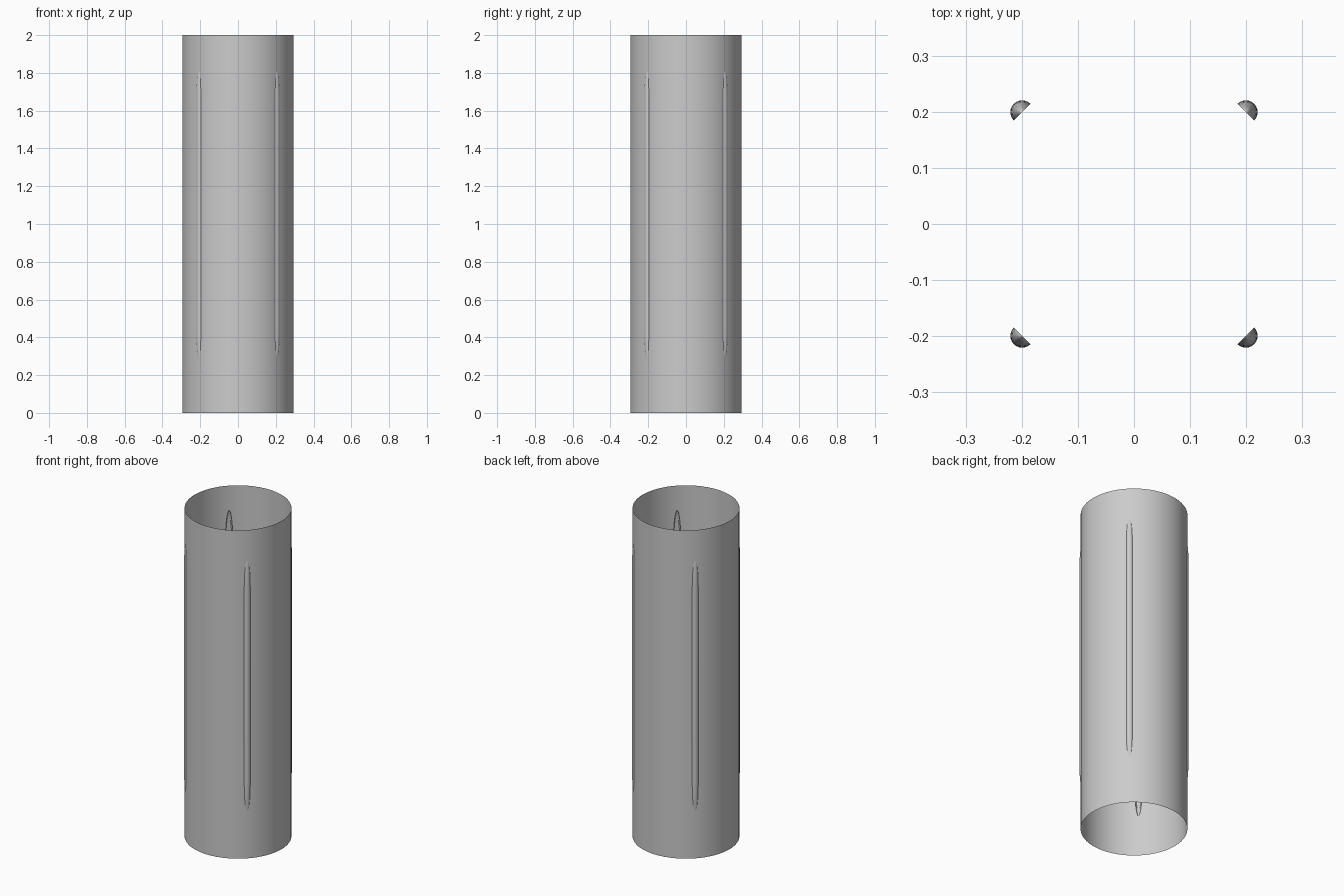
import bpy, bmesh
from math import sin, cos, pi

cube = bpy.data.objects.get("Cube")
if cube:
    bpy.data.objects.remove(cube)

HEIGHT, RADIUS = 2.0, 0.295
RIB_OFFSET, RIB_RADIUS = 0.282, 0.021
RIB_LOW, RIB_HIGH, TIP = 0.245, 1.855, 0.2

grey = bpy.data.materials.new("plain grey")
grey.use_nodes = True
grey.diffuse_color = (0.6, 0.6, 0.6, 1)
grey.node_tree.nodes["Principled BSDF"].inputs["Base Color"].default_value = (0.6, 0.6, 0.6, 1)


def finish(bm, name):
    mesh = bpy.data.meshes.new(name)
    bm.to_mesh(mesh)
    bm.free()
    mesh.materials.append(grey)
    for face in mesh.polygons:
        face.use_smooth = True
    obj = bpy.data.objects.new(name, mesh)
    bpy.context.collection.objects.link(obj)
    return obj


def loft(bm, rings, closed):
    """Skin a stack of vertex rings with quads."""
    for low, high in zip(rings, rings[1:]):
        n = len(low)
        for i in range(n if closed else n - 1):
            j = (i + 1) % n
            bm.faces.new((low[i], low[j], high[j], high[i]))


# Thin open-ended tube
bm = bmesh.new()
rings = [[bm.verts.new((RADIUS * cos(2 * pi * i / 64), RADIUS * sin(2 * pi * i / 64), z))
          for i in range(64)] for z in (0, HEIGHT)]
loft(bm, rings, True)
finish(bm, "tube_wall")

# Half-round rib profile: rounded tips, open towards the tube axis
steps = 8
lower = [(RIB_LOW + TIP * (1 - cos(pi / 2 * k / steps)), RIB_RADIUS * sin(pi / 2 * k / steps))
         for k in range(steps + 1)]
upper = [(RIB_LOW + RIB_HIGH - z, r) for z, r in reversed(lower)]


def rib(name, angle):
    bm = bmesh.new()
    rings = [[bm.verts.new((RIB_OFFSET + r * cos(a), r * sin(a), z))
              for a in (pi * (i / 12 - 0.5) for i in range(13))]
             for z, r in lower + upper]
    loft(bm, rings, False)
    bmesh.ops.remove_doubles(bm, verts=bm.verts, dist=1e-5)
    finish(bm, name).rotation_euler.z = angle


for k, name in enumerate(("back_left", "back_right", "front_right", "front_left")):
    rib(name + "_rib", pi / 4 + k * pi / 2)
